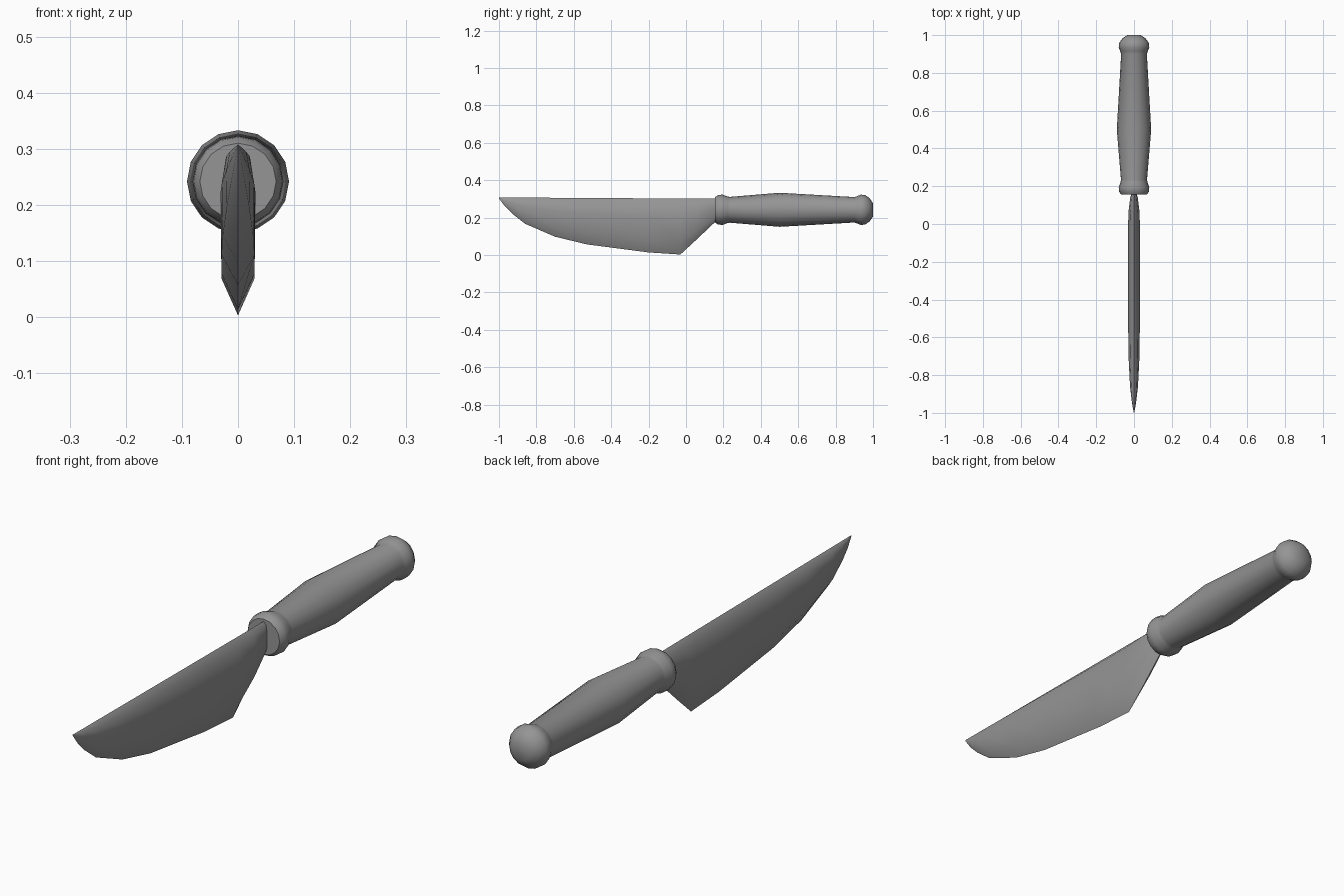
import bpy, bmesh, math

cube = bpy.data.objects.get("Cube")
if cube:
    bpy.data.objects.remove(cube, do_unlink=True)

grey = bpy.data.materials.new("plain grey")
grey.use_nodes = True
colour = (0.3, 0.3, 0.3, 1)
grey.diffuse_color = colour
grey.node_tree.nodes["Principled BSDF"].inputs["Base Color"].default_value = colour


def finish(bm, name, angle):
    """Turn a bmesh into a smooth-shaded object with sharp edges kept."""
    bmesh.ops.remove_doubles(bm, verts=bm.verts, dist=0.0005)
    bmesh.ops.recalc_face_normals(bm, faces=bm.faces)
    mesh = bpy.data.meshes.new(name)
    bm.to_mesh(mesh)
    bm.free()
    mesh.materials.append(grey)
    obj = bpy.data.objects.new(name, mesh)
    bpy.context.collection.objects.link(obj)
    bpy.ops.object.select_all(action='DESELECT')
    obj.select_set(True)
    bpy.context.view_layer.objects.active = obj
    bpy.ops.object.shade_smooth_by_angle(angle=math.radians(angle))


def loft(rings, name, angle):
    """Skin closed rings of equal length and cap both ends."""
    bm = bmesh.new()
    loops = [[bm.verts.new(p) for p in ring] for ring in rings]
    n = len(loops[0])
    for a, b in zip(loops, loops[1:]):
        for i in range(n):
            j = (i + 1) % n
            bm.faces.new((a[i], a[j], b[j], b[i]))
    bm.faces.new(loops[0])
    bm.faces.new(loops[-1])
    finish(bm, name, angle)


# Turned handle with a collar and a rounded pommel: (y, radius)
SIDES, AXIS_Z = 16, 0.242
profile = [(0.155, 0.068), (0.172, 0.079), (0.195, 0.081), (0.222, 0.071),
           (0.235, 0.069), (0.5, 0.091), (0.9, 0.068), (0.915, 0.073),
           (0.935, 0.081), (0.958, 0.079), (0.982, 0.062), (1.0, 0.035)]
turns = [2 * math.pi * i / SIDES for i in range(SIDES)]
loft([[(r * math.sin(t), y, AXIS_Z + r * math.cos(t)) for t in turns]
      for y, r in profile], "handle", 45)

# Blade with a narrow spine and a bevelled edge: (y, lower edge z, half width)
stations = [(-1.0, 0.303, 0.001), (-0.97, 0.262, 0.007), (-0.93, 0.222, 0.013),
            (-0.86, 0.167, 0.021), (-0.7, 0.098, 0.029), (-0.53, 0.057, 0.031),
            (-0.2, 0.014, 0.031), (-0.03, 0.003, 0.031), (0.06, 0.086, 0.03),
            (0.14, 0.162, 0.02), (0.16, 0.18, 0.014)]


def blade_section(y, low, w):
    top = 0.308 - 0.007 * (y + 1) / 1.16
    h = top - low
    side = [(0.7 * w, top - 0.09 * h), (w, top - 0.33 * h), (0.95 * w, low + 0.22 * h)]
    right = [(x, y, z) for x, z in side]
    left = [(-x, y, z) for x, z in reversed(side)]
    return [(0, y, top)] + right + [(0, y, low)] + left


loft([blade_section(*s) for s in stations], "blade", 40)
